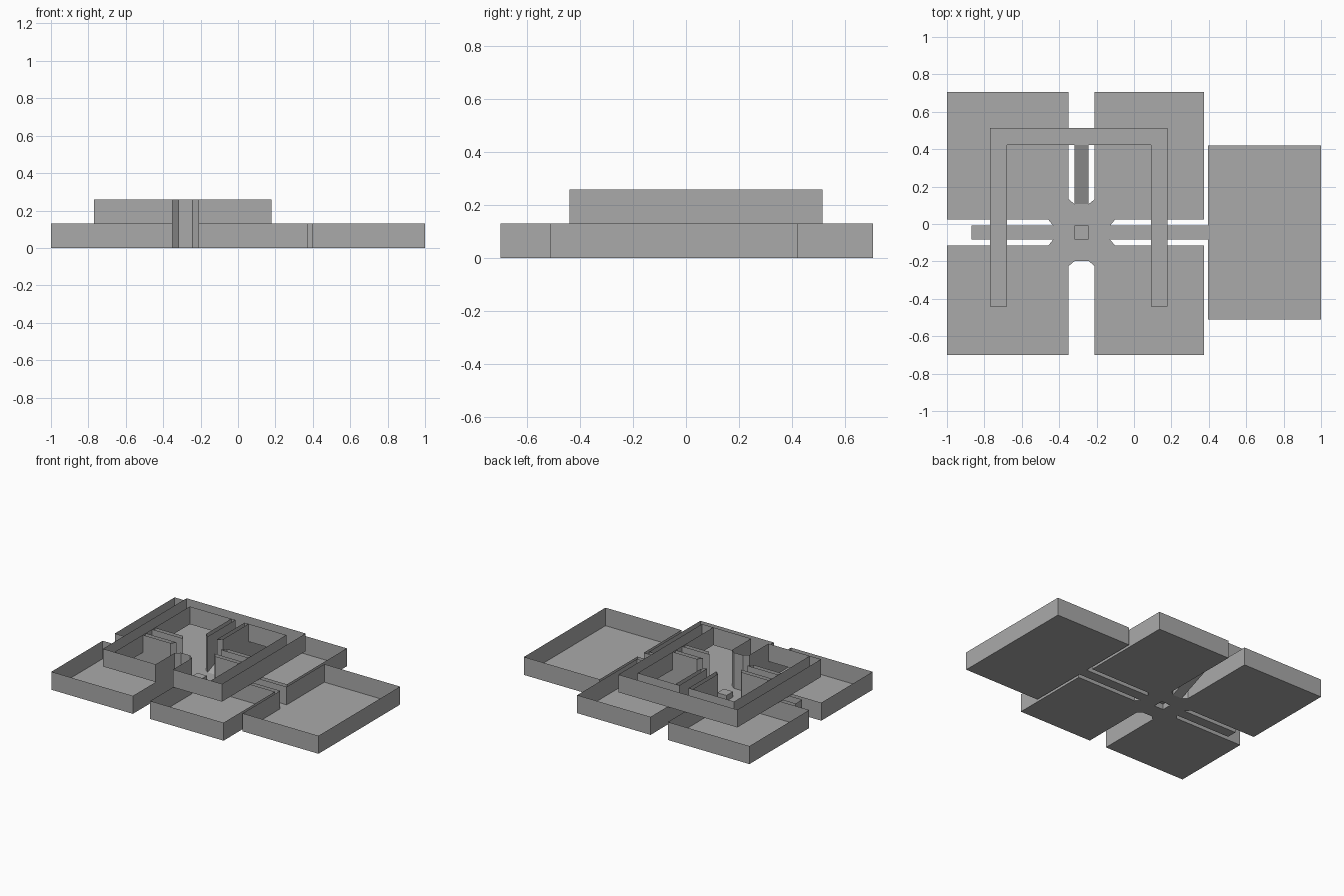
import bpy, bmesh

old = bpy.data.objects.get("Cube")
if old:
    bpy.data.objects.remove(old, do_unlink=True)

grey = bpy.data.materials.new("plain_grey")
grey.use_nodes = True
colour = (0.4, 0.4, 0.4, 1)
grey.diffuse_color = colour
grey.node_tree.nodes["Principled BSDF"].inputs["Base Color"].default_value = colour

LOW, HIGH = 0.13, 0.258          # storey heights
CX, CY = -0.28, -0.046           # centre of the hub
ARM, GAP, HUB, CUT = 0.037, 0.069, 0.152, 0.178


def make(name, faces):
    bm = bmesh.new()
    for face in faces:
        bm.faces.new([bm.verts.new(p) for p in face])
    bmesh.ops.remove_doubles(bm, verts=bm.verts, dist=0.0005)
    mesh = bpy.data.meshes.new(name)
    bm.to_mesh(mesh)
    bm.free()
    mesh.materials.append(grey)
    obj = bpy.data.objects.new(name, mesh)
    bpy.context.collection.objects.link(obj)


def walls(path, z0, z1):
    return [[(*a, z0), (*b, z0), (*b, z1), (*a, z1)] for a, b in zip(path, path[1:])]


def flat(path, z):
    return [(*p, z) for p in path]


# Four open rooms round a chamfered hub, each built from its own quadrant
floors, low_walls, high_walls = [], [], []
sides_x = [(-1, 0.72, 0.59, 0.40), (1, 0.655, 0.675, 0.37)]
sides_y = [(-1, 0.654, 0.394), (1, 0.751, 0.468)]
for sx, room_x, arm_x, in_x in sides_x:
    for sy, room_y, in_y in sides_y:
        def place(points):
            return [(CX + sx * x, CY + sy * y) for x, y in points]

        outline = [(arm_x, ARM), (HUB, ARM), (CUT, GAP), (room_x, GAP),
                   (room_x, room_y), (GAP, room_y), (GAP, CUT), (ARM, HUB)]
        floor = [(ARM, 0), (arm_x, 0)] + outline + [(0, HUB), (0, ARM), (ARM, ARM)]
        shape = place(floor)
        floors.append(flat(shape if sx * sy > 0 else shape[::-1], 0))
        low_walls += walls(place(outline), 0, LOW)

        # Taller walls round the double height middle
        upper = [(in_x, ARM), (HUB, ARM), (CUT, GAP), (in_x, GAP)]
        high_walls += walls(place(upper), LOW, HIGH)
        high_walls += walls(place([(in_x, 0), (in_x, in_y)]), LOW, HIGH)
        high_walls += walls(place([(GAP, in_y), (GAP, CUT), (ARM, HUB)]), LOW, HIGH)
        if sy > 0:
            high_walls += walls(place([(in_x, in_y), (ARM, in_y)]), LOW, HIGH)
            (ax, ay), (bx, by) = place([(ARM, HUB), (ARM, in_y)])
            high_walls.append([(ax, ay, 0), (bx, by, LOW), (bx, by, HIGH), (ax, ay, HIGH)])
        else:
            high_walls += walls(place([(0, HUB), (ARM, HUB)]), 0, HIGH)
        if sx < 0:
            low_walls += walls(place([(arm_x, 0), (arm_x, ARM)]), 0, LOW)

make("room_floor", floors)
make("room_walls", low_walls)
make("upper_walls", high_walls)

# Raised gallery running round three sides
L, R, F, B = -0.77, 0.18, -0.44, 0.514
IL, IR, IB = CX - 0.40, CX + 0.37, CY + 0.468
make("gallery_floor", [
    flat([(L, F), (IL, F), (IL, IB), (L, IB)], LOW),
    flat([(L, IB), (IR, IB), (R, IB), (R, B), (L, B)], LOW),
    flat([(IR, F), (R, F), (R, IB), (IR, IB)], LOW)])
make("gallery_outer_wall", walls(
    [(CX - GAP, F), (L, F), (L, B), (R, B), (R, F), (CX + GAP, F)], LOW, HIGH))

# Ramp from the hub up to the gallery
make("ramp", [[(CX - ARM, CY + HUB, 0), (CX + ARM, CY + HUB, 0),
               (CX + ARM, IB, LOW), (CX - ARM, IB, LOW)]])

# Small hollow plinth at the centre of the hub
ring = [(CX - ARM, CY - ARM), (CX + ARM, CY - ARM), (CX + ARM, CY + ARM), (CX - ARM, CY + ARM)]
make("plinth", walls(ring + ring[:1], 0, 0.04) + [flat(ring, 0.04)])

# Large side hall with a doorway to the corridor
HL, HR, HF, HB = 0.395, 1.0, -0.51, 0.42
make("side_hall", [flat([(HL, HF), (HR, HF), (HR, HB), (HL, HB)], 0)] + walls(
    [(HL, CY - ARM), (HL, HF), (HR, HF), (HR, HB), (HL, HB), (HL, CY + ARM)], 0, LOW))
